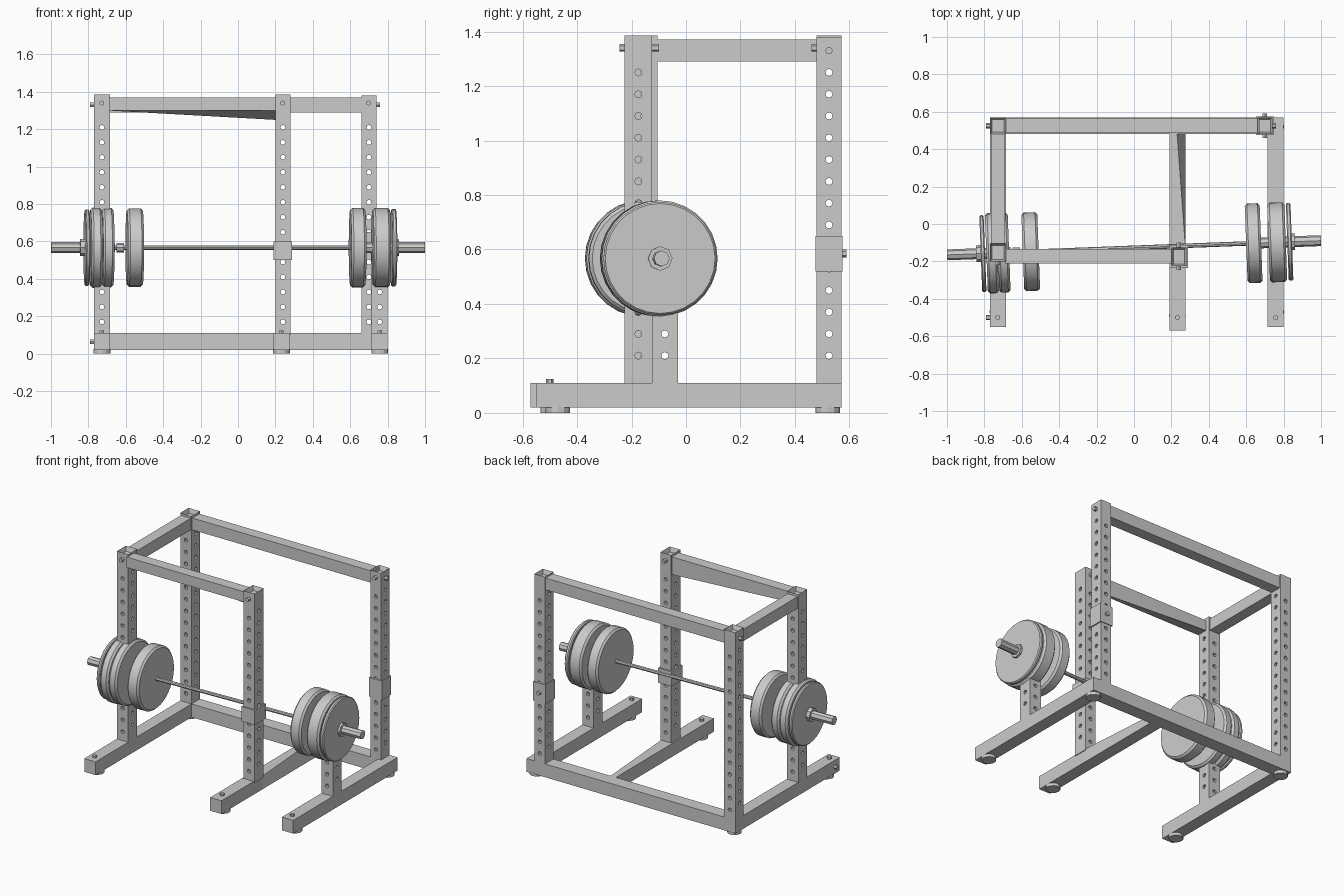
import bpy, bmesh, math
from mathutils import Matrix, Vector

if "Cube" in bpy.data.objects:
    bpy.data.objects.remove(bpy.data.objects["Cube"])


def finish(name, bm):
    bmesh.ops.recalc_face_normals(bm, faces=bm.faces)
    me = bpy.data.meshes.new(name)
    bm.to_mesh(me)
    bm.free()
    ob = bpy.data.objects.new(name, me)
    bpy.context.collection.objects.link(ob)
    return ob


def add_box(bm, x, y, z):
    c = Vector(((x[0] + x[1]) / 2, (y[0] + y[1]) / 2, (z[0] + z[1]) / 2))
    s = Matrix.Diagonal((x[1] - x[0], y[1] - y[0], z[1] - z[0], 1))
    return bmesh.ops.create_cube(bm, size=1, matrix=Matrix.Translation(c) @ s)["verts"]


def box(name, x, y, z, moves=()):
    """Box; moves shifts chosen corners: ((sx, sy, sz), offset)."""
    bm = bmesh.new()
    verts = add_box(bm, x, y, z)
    mid = [sum(a) / 2 for a in (x, y, z)]
    for sign, off in moves:
        for v in verts:
            if all((v.co[i] - mid[i]) * sign[i] > 0 for i in range(3)):
                v.co += Vector(off)
    return finish(name, bm)


def add_rod(bm, centre, axis, r, length, sides):
    rot = Vector((0, 0, 1)).rotation_difference(Vector(axis)).to_matrix().to_4x4()
    bmesh.ops.create_cone(bm, cap_ends=True, segments=sides, radius1=r, radius2=r,
                          depth=length, matrix=Matrix.Translation(centre) @ rot)


def post(name, x, y, z, open_top=True):
    """Square upright with an open top and rows of pin holes both ways."""
    bm = bmesh.new()
    add_box(bm, x, y, z)
    if open_top:
        bm.normal_update()
        top = [f for f in bm.faces if f.normal.z > 0.9]
        bmesh.ops.inset_region(bm, faces=top, thickness=0.015)
        bmesh.ops.translate(bm, verts=top[0].verts, vec=(0, 0, -0.03))
    ob = finish(name, bm)
    cx, cy = sum(x) / 2, sum(y) / 2
    holes = bmesh.new()
    h = z[0] + 0.07
    while h < z[1] - 0.12:
        add_rod(holes, (cx, cy, h), (0, 1, 0), 0.013, 0.2, 8)
        add_rod(holes, (cx, cy, h + 0.04), (1, 0, 0), 0.013, 0.2, 8)
        h += 0.08
    cutter = finish("hole_cutter", holes)
    cutter.hide_render = True
    mod = ob.modifiers.new("holes", "BOOLEAN")
    mod.operation, mod.object, mod.solver = "DIFFERENCE", cutter, "EXACT"
    deps = bpy.context.evaluated_depsgraph_get()
    me = bpy.data.meshes.new_from_object(ob.evaluated_get(deps))
    ob.modifiers.clear()
    ob.data = me
    bpy.data.objects.remove(cutter)


# Uprights
LX, MX, RX = (-0.77, -0.685), (0.2, 0.28), (0.715, 0.80)
BACK = (0.48, 0.57)
post("left_front_post", LX, (-0.20, -0.105), (0.10, 1.385))
post("middle_front_post", MX, (-0.225, -0.125), (0.10, 1.385))
post("left_back_post", LX, BACK, (0.10, 1.385))
post("right_back_post", (0.66, 0.74), BACK, (0.10, 1.38))
post("right_short_post", RX, (-0.125, -0.03), (0.10, 0.55), False)

# Base
Z = (0.02, 0.11)
box("left_foot", LX, (-0.55, 0.50), Z)
box("right_foot", RX, (-0.55, 0.50), Z)
box("middle_foot", (0.19, 0.275), (-0.57, -0.13), Z)
box("middle_foot_rear", (0.19, 0.275), (-0.13, 0.485), Z,
    [((1, 1, 1), (-0.045, 0, 0))])
box("back_base_beam", (-0.77, 0.80), BACK, Z)

# Rubber pads
for n, (x, y) in enumerate([(-0.728, -0.47), (0.232, -0.49), (0.758, -0.47),
                            (-0.728, 0.52), (0.758, 0.52)]):
    bm = bmesh.new()
    add_rod(bm, (x, y, 0.0125), (0, 0, 1), 0.045, 0.025, 12)
    finish(f"foot_pad_{n}", bm)

# Top beams
T = (1.29, 1.37)
box("back_top_beam", (-0.69, 0.67), (0.487, 0.563), T)
box("left_top_beam", (-0.765, -0.69), (-0.11, 0.485), T)
box("front_top_beam", (-0.69, 0.205), (-0.21, -0.135), (1.30, 1.37),
    [((1, 1, -1), (0, 0, -0.05))])

# Sliding brackets
box("middle_bracket", (0.19, 0.29), (-0.235, -0.115), (0.50, 0.60))
box("back_bracket", (0.652, 0.748), (0.475, 0.575), (0.52, 0.65))

# Bolts
bm = bmesh.new()
for p, a in [((-0.728, -0.205, 1.34), (0, 1, 0)), ((0.24, -0.23, 1.34), (0, 1, 0)),
             ((0.24, -0.115, 1.34), (0, 1, 0)), ((0.70, 0.475, 1.34), (0, 1, 0)),
             ((-0.728, 0.475, 1.34), (0, 1, 0)), ((-0.775, 0.525, 1.33), (1, 0, 0)),
             ((0.745, 0.525, 1.33), (1, 0, 0)), ((-0.775, -0.5, 0.065), (1, 0, 0)),
             ((-0.728, -0.5, 0.11), (0, 0, 1)), ((0.758, -0.5, 0.11), (0, 0, 1)),
             ((0.232, -0.5, 0.11), (0, 0, 1)), ((0.70, 0.575, 0.585), (0, 1, 0))]:
    add_rod(bm, p, a, 0.014, 0.03, 6)
finish("bolts", bm)


def lathe(name, profile, sides, smooth=False):
    """Revolve (x, radius) points around the slightly skewed bar axis."""
    bm = bmesh.new()
    rings = [[bm.verts.new((x, r * math.cos(2 * math.pi * k / sides),
                            r * math.sin(2 * math.pi * k / sides)))
              for k in range(sides)] for x, r in profile]
    for a, b in zip(rings, rings[1:]):
        for k in range(sides):
            j = (k + 1) % sides
            bm.faces.new((a[k], a[j], b[j], b[k]))
    bm.faces.new(rings[0])
    bm.faces.new(rings[-1])
    ob = finish(name, bm)
    ob.location = (0, -0.127, 0.567)
    ob.rotation_euler.z = math.atan(0.038)
    if smooth:
        bpy.ops.object.select_all(action="DESELECT")
        ob.select_set(True)
        bpy.context.view_layer.objects.active = ob
        bpy.ops.object.shade_smooth_by_angle(angle=math.radians(30))


# Barbell
lathe("bar_shaft", [(-0.84, 0.012), (0.84, 0.012)], 8)
for side, x0, x1 in [("left", -1.0, -0.66), ("right", 0.68, 1.0)]:
    lathe(side + "_sleeve", [(x0, 0.029), (x1, 0.029)], 8)
for side, x0, x1 in [("left", -0.845, -0.82), ("right", 0.84, 0.86)]:
    lathe(side + "_collar", [(x0, 0.045), (x1, 0.045)], 8)
lathe("left_inner_collar", [(-0.65, 0.025), (-0.61, 0.025)], 8)

# Weight plates
for name, x0, x1, r in [
        ("left_inner_plate", -0.595, -0.51, 0.21), ("left_middle_plate", -0.728, -0.668, 0.213),
        ("left_outer_plate", -0.79, -0.73, 0.215), ("left_thin_plate", -0.82, -0.797, 0.205),
        ("right_inner_plate", 0.60, 0.68, 0.213), ("right_outer_plate", 0.72, 0.812, 0.213),
        ("right_thin_plate", 0.82, 0.845, 0.208)]:
    b = min(0.012, (x1 - x0) * 0.25)
    lathe(name, [(x0, r - b), (x0 + b, r), (x1 - b, r), (x1, r - b)], 28, True)
